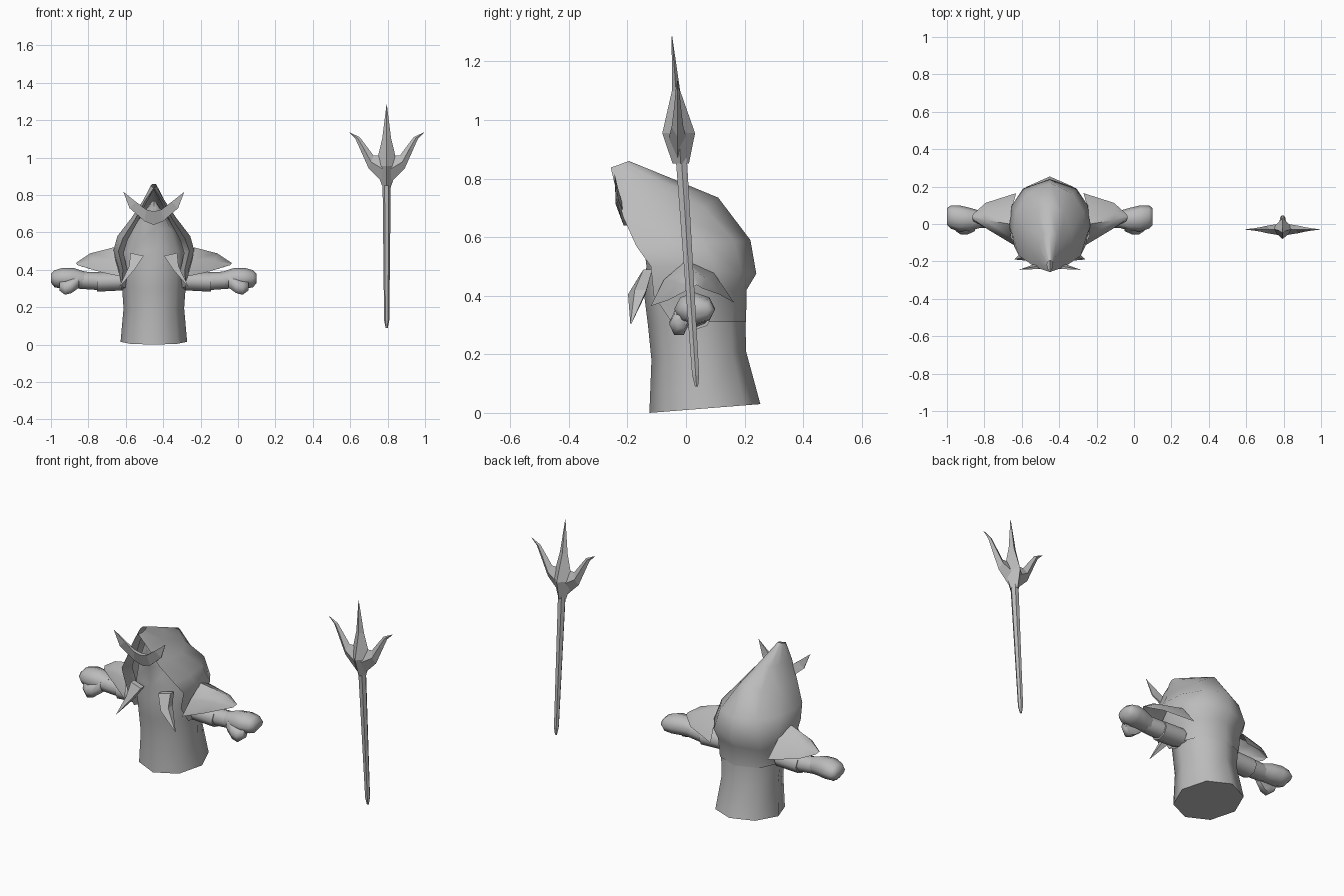
import bpy, bmesh, math

CX = -0.45          # centre line of the robed figure
SX = 0.795          # centre line of the trident

grey = bpy.data.materials.new("plain_grey")
grey.diffuse_color = (0.5, 0.5, 0.5, 1)


def finish(name, bm, smooth=None):
    bmesh.ops.remove_doubles(bm, verts=bm.verts, dist=0.0005)
    bmesh.ops.recalc_face_normals(bm, faces=bm.faces)
    me = bpy.data.meshes.new(name)
    bm.to_mesh(me)
    bm.free()
    me.materials.append(grey)
    ob = bpy.data.objects.new(name, me)
    bpy.context.collection.objects.link(ob)
    if smooth:
        bpy.ops.object.select_all(action='DESELECT')
        bpy.context.view_layer.objects.active = ob
        ob.select_set(True)
        bpy.ops.object.shade_smooth_by_angle(angle=math.radians(smooth))
    return ob


def loft(name, rows, closed=True, caps=True, smooth=None):
    """Skin a list of equally long rows of points."""
    bm = bmesh.new()
    vs = [[bm.verts.new(p) for p in row] for row in rows]
    n = len(rows[0])
    for a, b in zip(vs, vs[1:]):
        for i in range(n if closed else n - 1):
            j = (i + 1) % n
            bm.faces.new((a[i], a[j], b[j], b[i]))
    if closed and caps:
        bm.faces.new(vs[0])
        bm.faces.new(vs[-1])
    return finish(name, bm, smooth)


def robe_ring(hw, yf, yb, zf, zb, n=8):
    ring = []
    for i in range(n):
        a = 2 * math.pi * i / n
        t = (math.sin(a) + 1) / 2
        ring.append((CX + hw * math.cos(a), yf + (yb - yf) * t, zf + (zb - zf) * t))
    return ring


def x_ring(s, dx, y, z, ry, rz, n=8):
    return [(CX + s * dx, y + ry * math.cos(2 * math.pi * i / n),
             z + rz * math.sin(2 * math.pi * i / n)) for i in range(n)]


# robe, closed at the hem and filling the hood opening
loft("robe", [robe_ring(*r) for r in (
    (0.178, -0.125, 0.254, 0.0, 0.03),
    (0.162, -0.118, 0.205, 0.18, 0.21),
    (0.17, -0.13, 0.203, 0.30, 0.31),
    (0.175, -0.145, 0.198, 0.42, 0.42),
    (0.18, -0.135, 0.18, 0.50, 0.48),
    (0.13, -0.15, 0.10, 0.62, 0.58),
    (0.055, -0.18, 0.0, 0.72, 0.69),
    (0.012, -0.19, -0.1, 0.77, 0.75))], smooth=65)

# hood: half rows run from the front rim round to the back
hood = (
    ((.172, -.05, .31), (.173, 0, .31), (.172, .055, .31), (.125, .158, .31), (0, .205, .31)),
    ((.165, -.11, .40), (.188, -.03, .405), (.183, .06, .41), (.132, .165, .415), (0, .207, .42)),
    ((.19, -.12, .50), (.217, -.01, .50), (.203, .10, .485), (.142, .19, .475), (0, .24, .475)),
    ((.165, -.17, .57), (.195, -.07, .58), (.183, .06, .585), (.12, .165, .585), (0, .22, .59)),
    ((.10, -.215, .67), (.118, -.13, .68), (.118, -.03, .68), (.072, .062, .70), (0, .11, .735)),
    ((.05, -.24, .765), (.057, -.20, .772), (.055, -.12, .775), (.038, -.06, .78), (0, -.04, .797)),
    ((0, -.257, .838), (.012, -.235, .845), (.015, -.215, .853), (.01, -.20, .858), (0, -.195, .86)),
)
rows = []
for half in hood:
    x, y, z = half[0]
    fold = (x * 0.85, y + 0.06, z - 0.01)       # rim turned inwards
    half = (fold,) + half
    left = [(CX - p[0], p[1], p[2]) for p in half]
    right = [(CX + p[0], p[1], p[2]) for p in reversed(half[:-1])]
    rows.append(left + right)
loft("hood", rows, closed=False, smooth=75)


# crescent on the brow
outline = [(0, .64, -.213), (.05, .66, -.22), (.13, .73, -.238), (.163, .817, -.245),
           (.095, .763, -.242), (.04, .722, -.24), (0, .712, -.24)]
bm = bmesh.new()
for s in (1, -1):
    f = [bm.verts.new((CX + s * x, y, z)) for x, z, y in outline]
    b = [bm.verts.new((CX + s * x, y + .025 * (1 - x / .17), z)) for x, z, y in outline]
    for side in (f, b):
        for q in ((0, 1, 5, 6), (1, 2, 4, 5), (2, 3, 4)):
            bm.faces.new([side[i] for i in q])
    for i in range(6):
        bm.faces.new((f[i], f[i + 1], b[i + 1], b[i]))
finish("brow_crescent", bm)

# chest tusk corners: x, z, front depth, thickness
tusk = ((.055, .475, -.155, .03), (.125, .49, -.145, .03), (.132, .42, -.175, .04),
        (.188, .303, -.19, .003), (.10, .405, -.198, .06))

for s, side in ((-1, "left"), (1, "right")):
    # tusk hanging on the chest
    loft(side + "_tusk", [[(CX + s * x, y + k * t, z) for x, z, y, t in tusk] for k in (0, 1)])

    # shoulder pad: arched shell running out to a point
    pad = (
        ((.18, -.12, .365), (.205, -.075, .455), (.215, 0, .52), (.20, .095, .478), (.18, .165, .376)),
        ((.275, -.06, .385), (.322, -.035, .448), (.34, .02, .488), (.352, .07, .46), (.343, .113, .405)),
        ((.408, .015, .425), (.412, .025, .43), (.416, .035, .437), (.414, .045, .432), (.408, .055, .425)),
    )
    loft(side + "_shoulder_pad",
         [[(CX + s * x, y, z) for x, y, z in row] for row in pad],
         closed=False, smooth=60)

    # arm and cuff
    loft(side + "_forearm", [x_ring(s, *r) for r in (
        (.13, .03, .345, .055, .05), (.30, .03, .34, .052, .048),
        (.40, .025, .345, .047, .046))], smooth=60)
    loft(side + "_cuff", [x_ring(s, *r) for r in (
        (.17, .03, .34, .06, .05), (.305, .03, .335, .06, .052))], smooth=60)

    # fist and thumb
    loft(side + "_fist", [x_ring(s, *r) for r in (
        (.37, .025, .345, .045, .046), (.43, .025, .355, .062, .055),
        (.485, .03, .355, .07, .056), (.53, .037, .352, .062, .046),
        (.55, .04, .355, .045, .024))], smooth=60)
    loft(side + "_thumb", [x_ring(s, *r, n=6) for r in (
        (.40, -.01, .335, .028, .035), (.44, -.022, .312, .034, .042),
        (.475, -.024, .302, .033, .041), (.505, -.015, .312, .022, .026))], smooth=65)


def diamond(cx, cy, z, rx, ry):
    return [(cx + rx, cy, z), (cx, cy + ry, z), (cx - rx, cy, z), (cx, cy - ry, z)]


# trident shaft, leaning slightly forward
loft("trident_shaft", [
    [(SX + r * math.cos(a), y + r * math.sin(a), z)
     for a in (i * math.pi / 3 for i in range(6))]
    for z, y, r in ((.09, .036, .006), (.13, .033, .014), (.87, -.016, .022))])

# trident middle blade
loft("trident_blade", [diamond(SX, *r) for r in (
    (-.018, .852, .026, .028), (-.025, .955, .06, .056),
    (-.034, 1.10, .024, .014), (-.048, 1.285, .001, .001))])

# trident side prongs: diamond sections along a bent path
for s, side in ((-1, "left"), (1, "right")):
    sections = (((.025, .87), (.02, 1.01), .030), ((.097, .943), (.07, 1.01), .02),
                ((.14, 1.04), (.107, 1.06), .011), ((.167, 1.10), (.145, 1.11), .006),
                ((.200, 1.133), (.198, 1.135), .001))
    rows = []
    for (x0, z0), (x1, z1), d in sections:
        mx, mz = (x0 + x1) / 2, (z0 + z1) / 2
        y = -.029
        rows.append([(SX + s * x0, y, z0), (SX + s * mx, y - d, mz),
                     (SX + s * x1, y, z1), (SX + s * mx, y + d, mz)])
    loft(side + "_trident_prong", rows)
